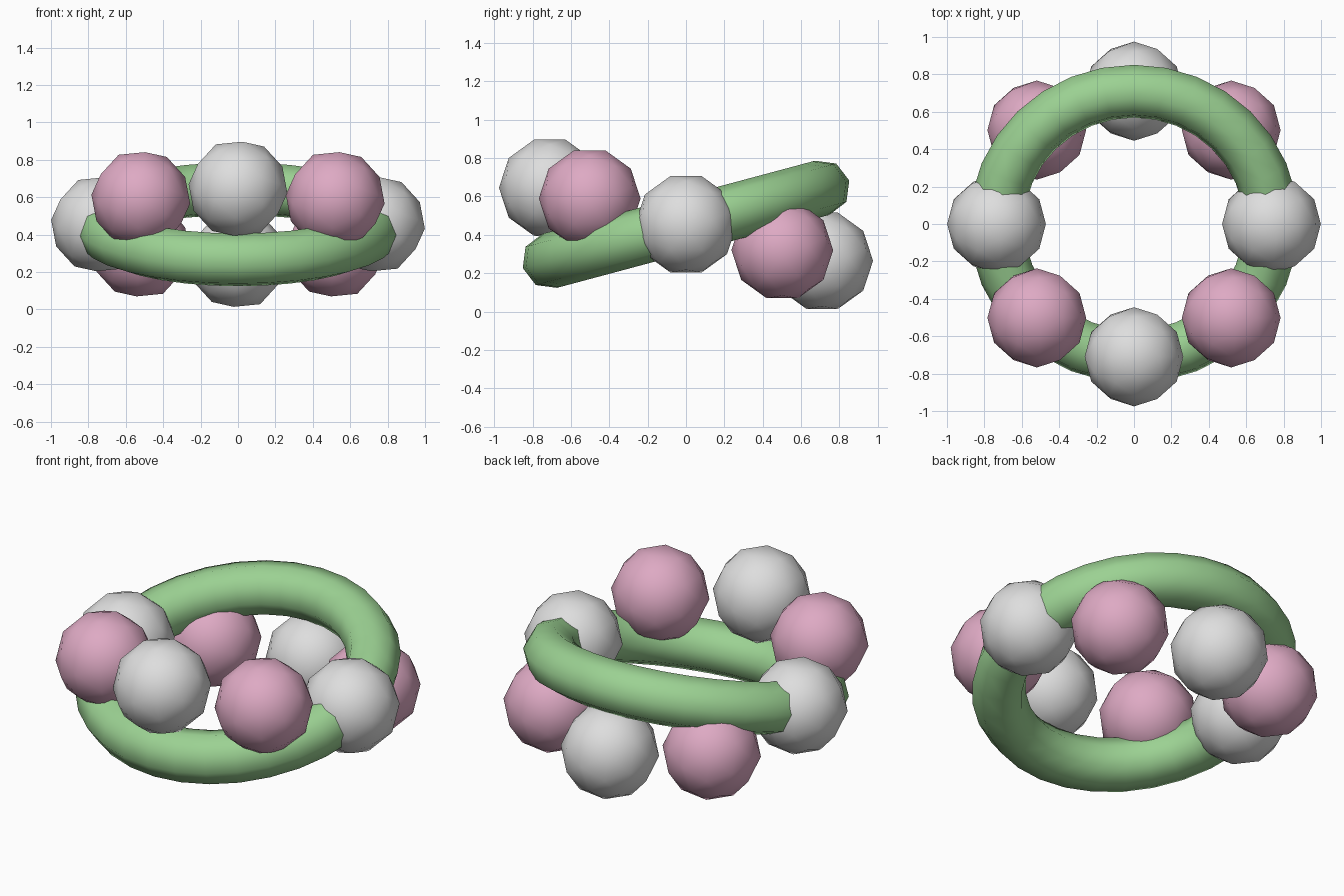
import bpy
from math import cos, sin, radians
from mathutils import Matrix

RING = 0.735          # shared radius of the band and the bead circle
TILT = radians(15)    # the two circles lean in opposite directions
BEAD = 0.265
MID_Z = 0.455

cube = bpy.data.objects.get("Cube")
if cube:
    bpy.data.objects.remove(cube, do_unlink=True)


def material(name, rgb):
    mat = bpy.data.materials.new(name)
    mat.use_nodes = True
    color = (*rgb, 1.0)
    mat.diffuse_color = color
    bsdf = next(n for n in mat.node_tree.nodes if n.type == 'BSDF_PRINCIPLED')
    bsdf.inputs["Base Color"].default_value = color
    return mat


green = material("soft_green", (0.33, 0.64, 0.29))
pink = material("dusty_pink", (0.73, 0.40, 0.55))
grey = material("light_grey", (0.73, 0.73, 0.73))


def finish(name, mat):
    obj = bpy.context.object
    obj.name = name
    obj.data.materials.append(mat)
    bpy.ops.object.shade_smooth()
    return obj


# Tilted band, low at the front and high at the back
bpy.ops.mesh.primitive_torus_add(
    major_radius=RING, minor_radius=0.146, major_segments=32,
    minor_segments=8, location=(0, 0, MID_Z), rotation=(TILT, 0, 0))
finish("tilted_band", green)

# Beads on the opposite slope, alternating grey and pink
for i in range(8):
    angle = radians(45 * i)
    along = RING * sin(angle)
    spot = (RING * cos(angle), along * cos(TILT), MID_Z - along * sin(TILT))
    bpy.ops.mesh.primitive_ico_sphere_add(subdivisions=2, radius=BEAD, location=spot)
    bead = finish(f"bead_{i + 1}", pink if i % 2 else grey)
    # turn the facets so that corners point along the main axes
    bead.data.transform(Matrix.Rotation(radians(31.72), 4, 'Y'))
